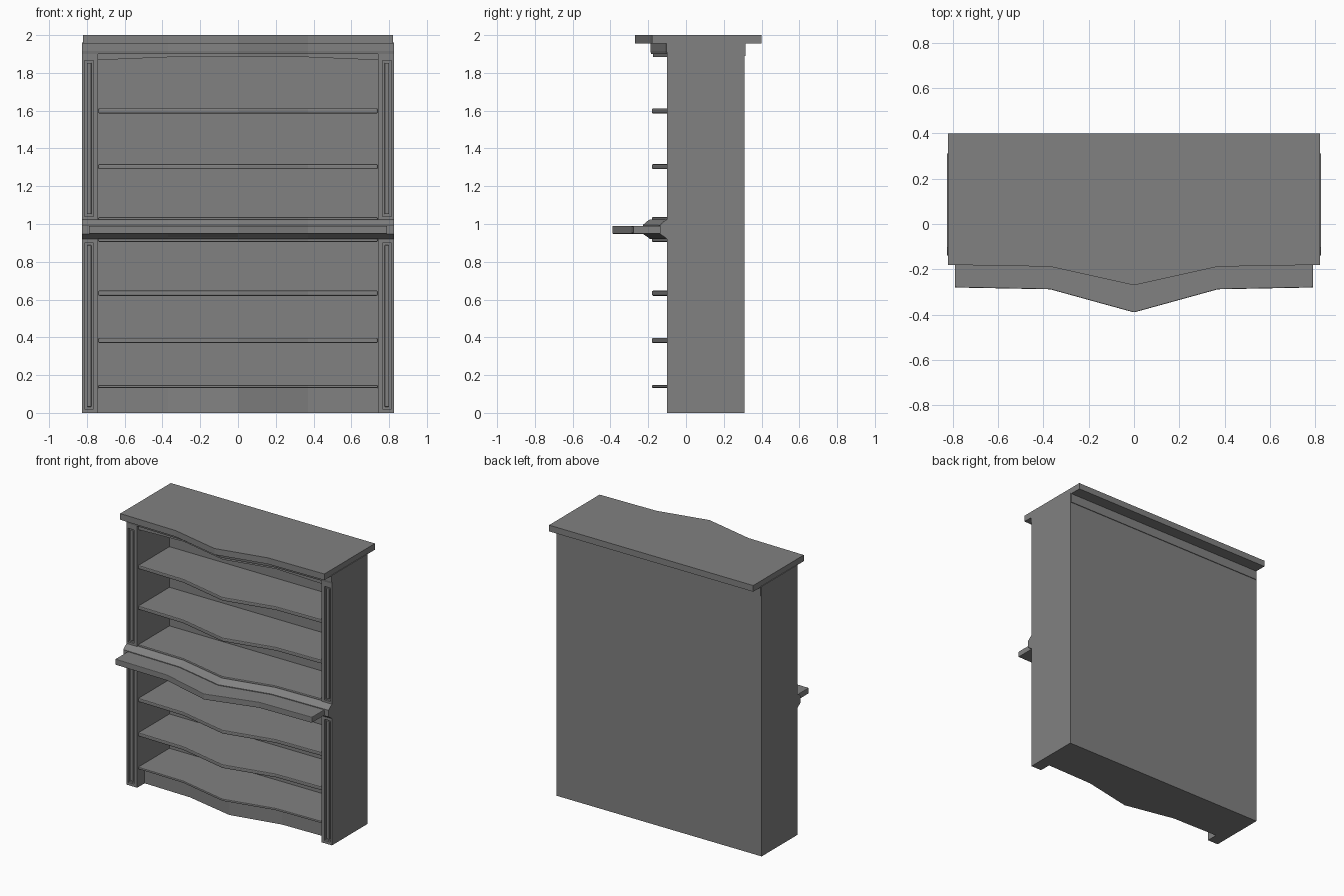
import bpy, bmesh

cube = bpy.data.objects.get("Cube")
if cube:
    bpy.data.objects.remove(cube, do_unlink=True)

grey = bpy.data.materials.new("grey_paint")
grey.use_nodes = True
GREY = (0.22, 0.22, 0.22, 1)
grey.diffuse_color = GREY
for node in grey.node_tree.nodes:
    if node.type == 'BSDF_PRINCIPLED':
        node.inputs["Base Color"].default_value = GREY

BACK = 0.31      # rear of the carcass
FRONT = -0.10    # front of the side posts
WIDE = 0.825     # half width of the carcass
INNER = 0.74     # half width of the openings
KINK = 0.37      # where the bowed front begins


def finish(name, bm, bevel=0):
    bmesh.ops.recalc_face_normals(bm, faces=bm.faces)
    mesh = bpy.data.meshes.new(name)
    bm.to_mesh(mesh)
    bm.free()
    mesh.materials.append(grey)
    ob = bpy.data.objects.new(name, mesh)
    bpy.context.collection.objects.link(ob)
    if bevel:
        mod = ob.modifiers.new("soft_edges", 'BEVEL')
        mod.width = bevel
        mod.segments = 2
        mod.limit_method = 'ANGLE'
    return ob


def box(name, x0, x1, y0, y1, z0, z1, bevel=0):
    bm = bmesh.new()
    bmesh.ops.create_cube(bm, size=1)
    for v in bm.verts:
        v.co.x = x1 if v.co.x > 0 else x0
        v.co.y = y1 if v.co.y > 0 else y0
        v.co.z = z1 if v.co.z > 0 else z0
    return finish(name, bm, bevel)


def bow_front(half, front, bow):
    step = 0.008
    return [(-half, front), (-KINK, front - step), (0, front - bow),
            (KINK, front - step), (half, front)]


def bowed_slab(name, half, front, bow, back, z0, z1, bevel=0, arch=0):
    """Board with a pointed bow front; arch lifts the middle of its underside."""
    plan = bow_front(half, front, bow)
    plan += [(x, back) for x, y in reversed(plan)]
    bm = bmesh.new()
    low = [bm.verts.new((x, y, z0 + (arch if abs(x) < half else 0))) for x, y in plan]
    high = [bm.verts.new((x, y, z1)) for x, y in plan]
    n = len(plan)
    for i in range(n):
        j = (i + 1) % n
        bm.faces.new((low[i], low[j], high[j], high[i]))
    for i in range(4):
        for ring in (low, high):
            bm.faces.new((ring[i], ring[i + 1], ring[n - 2 - i], ring[n - 1 - i]))
    return finish(name, bm, bevel)


def bowed_moulding(name, half, bow, section):
    """Sweep a (y, z) section along the bow front."""
    bm = bmesh.new()
    rings = [[bm.verts.new((x, y + sy, z)) for sy, z in section]
             for x, y in bow_front(half, 0, bow)]
    n = len(section)
    for a, b in zip(rings, rings[1:]):
        for i in range(n):
            j = (i + 1) % n
            bm.faces.new((a[i], a[j], b[j], b[i]))
    bm.faces.new(rings[0])
    bm.faces.new(rings[-1])
    return finish(name, bm)


# Side panels and front posts with a recessed, beaded panel
PANELS = [(0.02, 0.90), (1.04, 1.865)]
for side, s in (("left", 1), ("right", -1)):
    def part(name, a, b, *rest):
        box(side + "_" + name, min(s * a, s * b), max(s * a, s * b), *rest)
    face = FRONT + 0.015
    part("side_panel", INNER, WIDE, face, BACK, 0, 1.96)
    part("post_inner_stile", INNER, 0.765, FRONT, face, 0, 1.96)
    part("post_outer_stile", 0.812, WIDE, FRONT, face, 0, 1.96)
    for i, (z0, z1) in enumerate([(0, 0.02), (0.90, 1.04), (1.865, 1.96)]):
        part(f"post_rail_{i}", 0.765, 0.812, FRONT, face, z0, z1)
    for i, (z0, z1) in enumerate(PANELS):
        part(f"post_bead_{i}", 0.776, 0.80, FRONT + 0.004, face, z0 + 0.012, z1 - 0.012, 0.004)

# Back panel
box("back_panel", -INNER, INNER, 0.27, BACK, 0, 1.96)

# Shelves
for i, z in enumerate([0.37, 0.62, 1.29, 1.585]):
    bowed_slab(f"shelf_{i}", INNER, -0.09, 0.09, 0.27, z, z + 0.027, 0.006)
bowed_slab("bottom_shelf", INNER, -0.09, 0.09, 0.27, 0.132, 0.147, 0.004)
bowed_slab("middle_divider", INNER, -0.09, 0.09, 0.27, 0.905, 1.037, 0.006)

# Plinth
bowed_slab("plinth", INNER, -0.015, 0.085, 0.27, 0, 0.133)

# Waist moulding and projecting ledge
bowed_moulding("waist_moulding", WIDE, 0.09, [
    (FRONT + 0.02, 0.92), (FRONT, 0.92), (-0.115, 0.932), (-0.138, 0.947),
    (-0.138, 0.995), (-0.115, 1.015), (FRONT, 1.025), (FRONT + 0.02, 1.025)])
bowed_slab("ledge", 0.79, -0.28, 0.11, -0.10, 0.948, 0.99, 0.004)

# Arched frieze under the top
bowed_slab("frieze", INNER, -0.085, 0.09, 0.27, 1.868, 1.96, 0, 0.015)
bowed_moulding("cornice", WIDE, 0.085, [
    (FRONT + 0.02, 1.90), (FRONT, 1.90), (-0.103, 1.915),
    (-0.103, 1.957), (FRONT + 0.02, 1.957)])
box("rear_cornice", -0.82, 0.82, BACK - 0.01, BACK + 0.005, 1.89, 1.957)

# Top board
bowed_slab("top_board", 0.82, -0.18, 0.09, 0.40, 1.955, 2.0)
